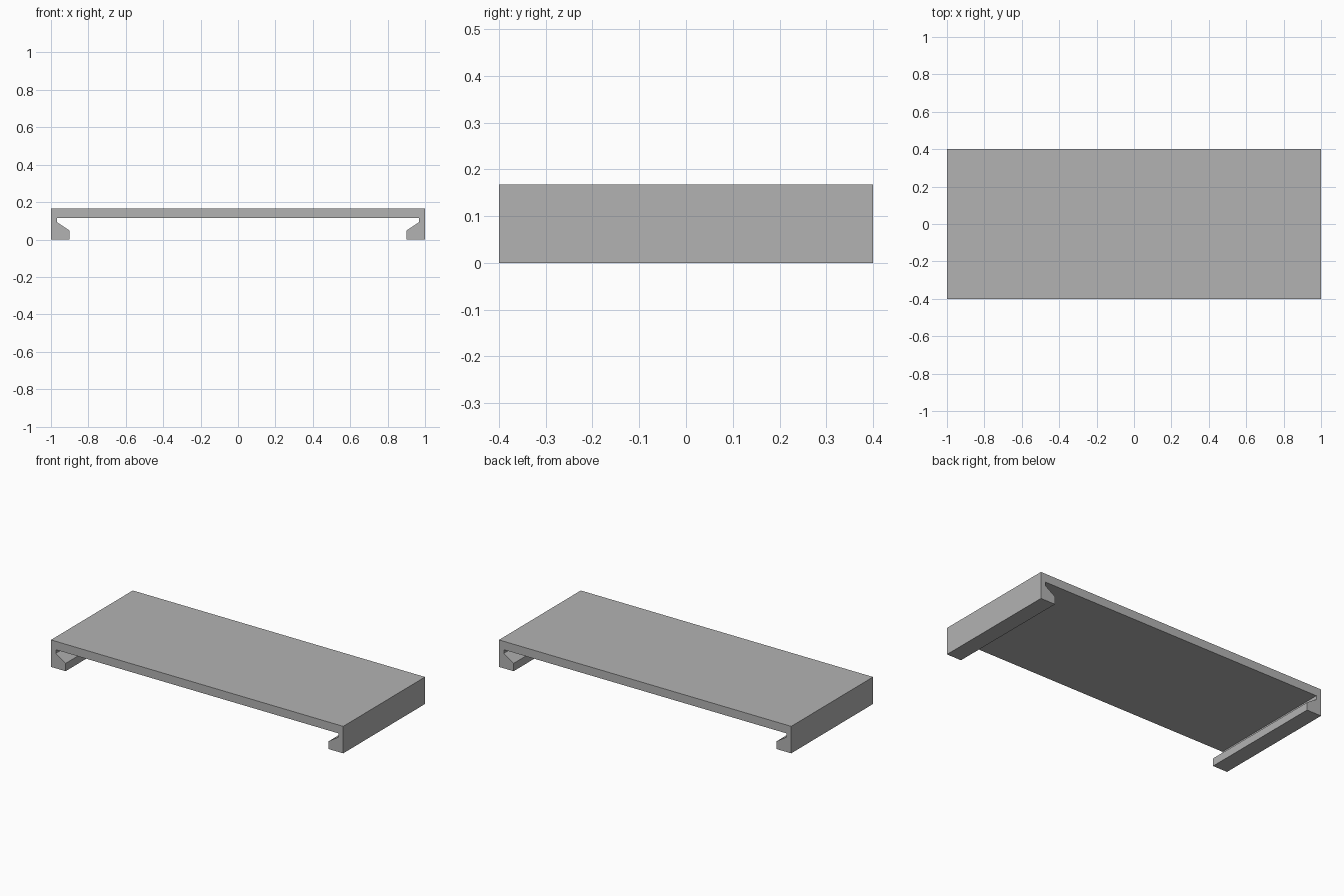
import bpy
import bmesh

cube = bpy.data.objects.get("Cube")
if cube:
    bpy.data.objects.remove(cube, do_unlink=True)

# Single flat grey
grey = bpy.data.materials.new("plain grey")
grey.use_nodes = True
colour = (0.45, 0.45, 0.45, 1)
grey.diffuse_color = colour
grey.node_tree.nodes["Principled BSDF"].inputs["Base Color"].default_value = colour

HALF_DEPTH = 0.4
HEIGHT = 0.167

# Half of the clip section: top plate, side wall and hooked foot
half = [(1, HEIGHT), (1, 0), (0.9, 0), (0.9, 0.048), (0.967, 0.092), (0.967, 0.115)]
section = half + [(-x, z) for x, z in reversed(half)]

# Extrude the mirrored section from front to back
bm = bmesh.new()
face = bm.faces.new([bm.verts.new((x, -HALF_DEPTH, z)) for x, z in section])
result = bmesh.ops.extrude_face_region(bm, geom=[face], use_keep_orig=True)
moved = [v for v in result["geom"] if isinstance(v, bmesh.types.BMVert)]
bmesh.ops.translate(bm, verts=moved, vec=(0, 2 * HALF_DEPTH, 0))
bmesh.ops.recalc_face_normals(bm, faces=bm.faces)

mesh = bpy.data.meshes.new("clip_on_cover")
bm.to_mesh(mesh)
bm.free()
mesh.materials.append(grey)
cover = bpy.data.objects.new("clip_on_cover", mesh)
bpy.context.collection.objects.link(cover)
